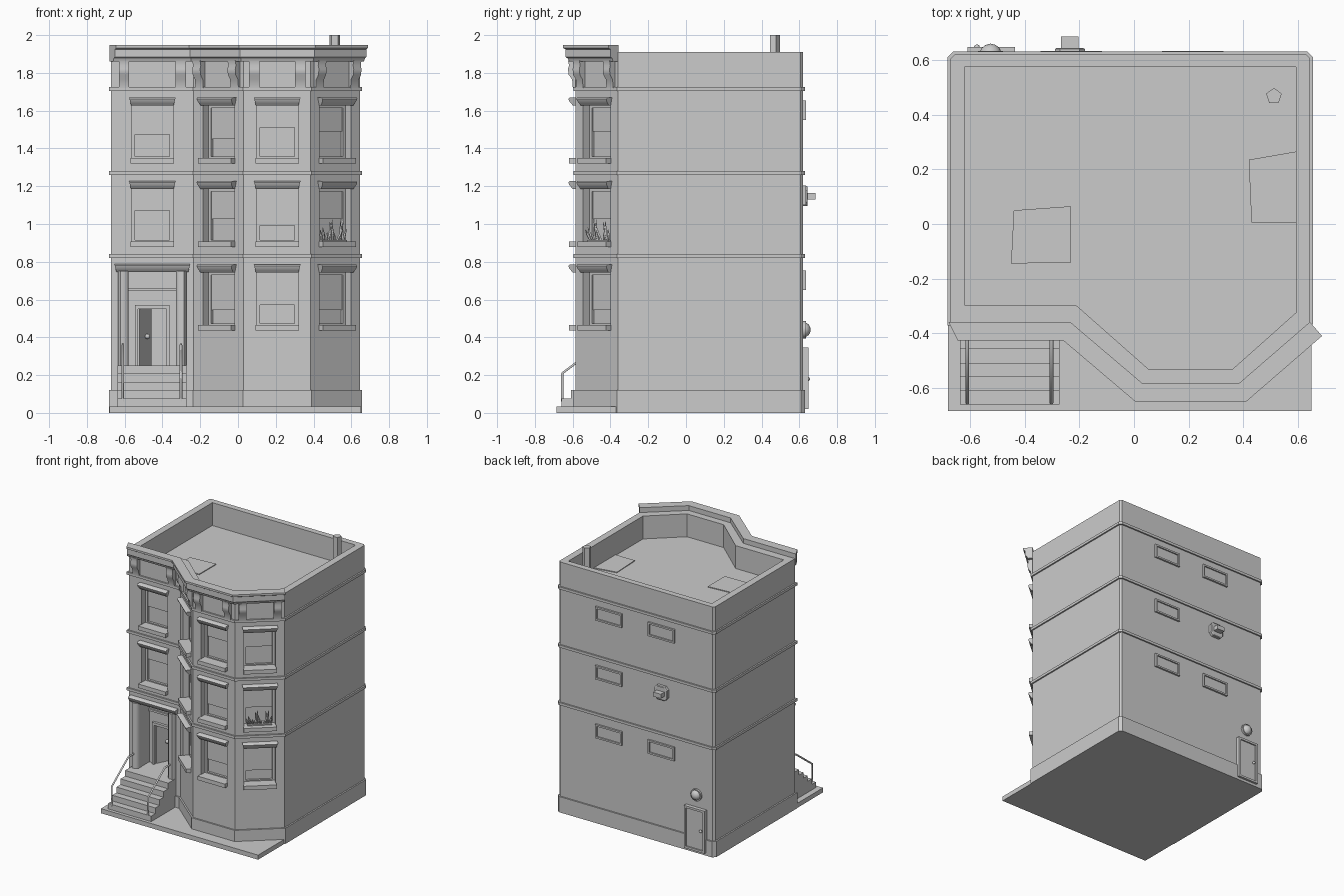
import bpy, bmesh, math, random
from mathutils import Matrix, Vector

if "Cube" in bpy.data.objects:
    bpy.data.objects.remove(bpy.data.objects["Cube"])

random.seed(4)
WORLD = Matrix.Identity(4)
FRONT = [(-.672, -.36), (-.235, -.36), (.03, -.585), (.385, -.585), (.645, -.36)]
OUTLINE = FRONT + [(.645, .605), (.63, .62), (-.657, .62), (-.672, .605)]
ROOF = 1.735


def finish(name, bm, m=WORLD):
    bmesh.ops.recalc_face_normals(bm, faces=bm.faces)
    me = bpy.data.meshes.new(name)
    bm.to_mesh(me)
    bm.free()
    ob = bpy.data.objects.new(name, me)
    bpy.context.collection.objects.link(ob)
    me.transform(m)
    return ob


def loft(name, rings, m=WORLD):
    """Skin a list of equal-length closed rings and cap both ends."""
    bm = bmesh.new()
    vs = [[bm.verts.new(p) for p in r] for r in rings]
    n = len(rings[0])
    for a, b in zip(vs, vs[1:]):
        for i in range(n):
            j = (i + 1) % n
            bm.faces.new((a[i], a[j], b[j], b[i]))
    bm.faces.new(vs[0])
    bm.faces.new(vs[-1])
    return finish(name, bm, m)


def prism(name, profile, x0, x1, m=WORLD):
    """(y, z) profile extruded along x."""
    return loft(name, [[(x, y, z) for y, z in profile] for x in (x0, x1)], m)


def box(name, x0, x1, y0, y1, z0, z1, m=WORLD):
    return prism(name, [(y0, z0), (y1, z0), (y1, z1), (y0, z1)], x0, x1, m)


def slab(name, pts, z0, z1):
    return loft(name, [[(x, y, z) for x, y in pts] for z in (z0, z1)])


def offset(path, d, closed=True):
    """Mitred outward offset of a counter-clockwise path."""
    out, n = [], len(path)
    for i in range(n):
        p = Vector(path[i])
        ns = []
        for a, b in ((i - 1, i), (i, i + 1)):
            if closed or (a >= 0 and b < n):
                e = (Vector(path[b % n]) - Vector(path[a % n])).normalized()
                ns.append(Vector((e.y, -e.x)))
        s = (ns[0] + ns[-1]).normalized()
        out.append(tuple(p + s * d / s.dot(ns[0])))
    return out


def facet(a, b):
    """Frame at a wall's middle: x along the wall, y inward, z up."""
    a, b = Vector(a), Vector(b)
    t = (b - a).normalized()
    c = (a + b) / 2
    return Matrix(((t.x, -t.y, 0, c.x), (t.y, t.x, 0, c.y), (0, 0, 1, 0), (0, 0, 0, 1)))


def frame(name, x0, x1, z0, z1, y0, y1, w, m=WORLD):
    """Four bars around a rectangle."""
    box(name + "_left", x0, x0 + w, y0, y1, z0, z1, m)
    box(name + "_right", x1 - w, x1, y0, y1, z0, z1, m)
    box(name + "_bottom", x0 + w, x1 - w, y0, y1, z0, z0 + w, m)
    box(name + "_top", x0 + w, x1 - w, y0, y1, z1 - w, z1, m)


def hood(name, w, z, m):
    """Moulded hood flaring outward and sideways towards its top."""
    rings = []
    for y, dz in ((-.014, 0), (-.024, .012), (-.034, .024), (-.038, .036), (-.03, .043)):
        h = w / 2 - .01 + dz * .25
        rings.append([(-h, .01, z + dz), (-h, y, z + dz), (h, y, z + dz), (h, .01, z + dz)])
    loft(name, rings, m)


def ball(name, loc, r, scale=(1, 1, 1)):
    bm = bmesh.new()
    bmesh.ops.create_uvsphere(bm, u_segments=12, v_segments=8, radius=r)
    return finish(name, bm, Matrix.Translation(loc) @ Matrix.Diagonal((*scale, 1)))


# Main mass, ground slab, plinth and string courses
body = slab("building_walls", OUTLINE, .02, 1.91)
box("ground_slab", -.68, .65, -.685, .6, 0, .035)
slab("plinth", offset(OUTLINE, .011), 0, .12)
for z in (.83, 1.27, 1.715):
    slab("string_course", offset(OUTLINE, .011), z - .01, z + .01)

cutters = [slab("roof_cut", [(-.62, -.297), (-.212, -.297), (.052, -.53), (.362, -.53),
                             (.592, -.325), (.592, .575), (-.62, .575)], ROOF, 2.1)]

# Front windows: recess, sash, blind, hood and sill on each wall and floor
walls = [facet(a, b) for a, b in zip(FRONT, FRONT[1:])]
blinds = [[None, .195, .155], [.11, .15, .13], [.135, .115, .19], [.11, .15, .17]]
for m, drops in zip(walls, blinds):
    for base, drop in zip((.435, .877, 1.32), drops):
        if drop is None:
            continue
        cutters.append(box("window_cut", -.11, .11, -.1, .062, base + .02, base + .31, m))
        frame("window_sash", -.11, .11, base + .02, base + .312, .045, .07, .018, m)
        box("window_blind", -.092, .092, .052, .07, base + drop, base + .3, m)
        hood("window_hood", .245, base + .307, m)
        box("window_sill", -.115, .115, -.034, .06, base, base + .03, m)
    # Scrolled eaves brackets
    k = .15 if m is walls[0] else .122
    for x in (-k, k):
        prism("eaves_bracket", [(.01, 1.72), (-.014, 1.72), (-.018, 1.765), (-.036, 1.79),
                                (-.04, 1.82), (-.034, 1.84), (-.04, 1.865), (.01, 1.865)],
              x - .027, x + .027, m)

# Front cornice swept along the facade
section = [(-.002, 1.86), (.034, 1.86), (.04, 1.875), (.054, 1.885), (.054, 1.925),
           (.066, 1.932), (.066, 1.947), (-.002, 1.947)]
levels = [(offset(FRONT, d, False), z, d) for d, z in section]
loft("cornice", [[(pts[i][0] + (d * .5 - .006 if i == 0 else 0), pts[i][1], z)
                  for pts, z, d in levels] for i in range(len(FRONT))])

# Entrance: recess, pilasters, hood, frame and a door standing ajar
door = walls[0]
cutters.append(box("porch_cut", -.128, .128, -.1, .12, .25, .745, door))
cutters.append(box("hall_cut", -.082, .082, .05, .31, .25, .555, door))
for s in (-1, 1):
    loft("entrance_pilaster", [[(s * x, y, z) for x, y in
         ((.125, .02), (.125, -.015), (.14, -.032), (.168, -.032), (.182, -.015), (.182, .02))]
         for z in (.035, .75)], door)
    box("door_jamb", s * .075, s * .092, .1, .14, .25, .57, door)
hood("entrance_hood", .4, .745, door)
box("door_head", -.092, .092, .1, .14, .55, .57, door)
box("transom_bar", -.128, .128, .108, .125, .645, .66, door)
hinge = door @ Matrix.Translation((-.075, .125, 0)) @ Matrix.Rotation(math.radians(64), 4, 'Z')
box("front_door", 0, .145, -.007, .007, .252, .55, hinge)
ball("front_door_knob", hinge @ Vector((.08, -.016, .405)), .014)

# Stoop and handrails
for i, y in enumerate((-.66, -.61, -.56, -.51, -.455)):
    box("stoop_step", -.637, -.272, y, -.35, .03, .077 + i * .0435)
for x in (-.61, -.302):
    cu = bpy.data.curves.new("handrail", 'CURVE')
    cu.dimensions = '3D'
    cu.bevel_depth, cu.bevel_resolution, cu.use_fill_caps = .007, 1, True
    sp = cu.splines.new('POLY')
    path = [(-.655, .06), (-.655, .21), (-.455, .36), (-.385, .36)]
    sp.points.add(len(path) - 1)
    for p, (y, z) in zip(sp.points, path):
        p.co = (x, y, z, 1)
    bpy.context.collection.objects.link(bpy.data.objects.new("handrail", cu))

# Pot plant on the right-hand second-floor sill
plant = walls[3]
box("plant_trough", -.085, .085, .005, .04, .9, .915, plant)
for i in range(11):
    x = -.075 + i * .015
    h, lean = random.uniform(.04, .12), random.uniform(-.03, .03)
    loft("plant_leaf", [[(x + lean * t + w * c, .022 - .015 * t + w * d, .91 + h * t)
                         for c, d in ((1, 0), (0, .6), (-1, 0), (0, -.6))]
                        for t, w in ((0, .006), (.5, .01), (1, .001))], plant)

# Carve every recess out of the walls
for c in cutters:
    c.hide_render = True
    mod = body.modifiers.new("cut", 'BOOLEAN')
    mod.operation, mod.solver, mod.object = 'DIFFERENCE', 'EXACT', c
    bpy.context.view_layer.objects.active = body
    bpy.ops.object.modifier_apply(modifier=mod.name)
    bpy.data.objects.remove(c)

# Roof: five-sided flue and thin felt patches
slab("flue_pipe", [(.512 + .03 * math.sin(a), .468 + .03 * math.cos(a))
                   for a in [-i * math.tau / 5 for i in range(5)]], ROOF - .005, 2.0)
for pts in ([(-.45, -.145), (-.23, -.14), (-.23, .065), (-.44, .05)],
            [(.43, .005), (.592, .005), (.592, .265), (.42, .235)]):
    slab("roof_patch", pts, ROOF - .005, ROOF + .006)

# Back wall: small windows, vent, lamp and service door
back = facet((.645, .62), (-.645, .62))
for x, z in ((-.215, .65), (.23, .65), (-.215, 1.1), (-.215, 1.55), (.23, 1.55)):
    frame("back_window", x - .112, x + .112, z, z + .105, -.014, .01, .013, back)
    box("back_window_pane", x - .1, x + .1, -.004, .01, z + .01, z + .095, back)
octagon = [(.055, .03), (.035, .053), (-.035, .053), (-.055, .03),
           (-.055, -.03), (-.035, -.053), (.035, -.053), (.055, -.03)]
loft("vent_plate", [[(.235 + s * a, y, 1.147 + s * b) for a, b in octagon]
                    for y, s in ((.01, 1), (-.02, 1), (-.024, .9))], back)
box("vent_spout", .203, .267, -.066, .01, 1.13, 1.163, back)
box("back_door", .447, .598, -.018, .01, .03, .33, back)
frame("back_door_frame", .435, .61, .02, .345, -.028, .01, .016, back)
ball("back_door_knob", back @ Vector((.575, -.026, .18)), .011)
lamp = ball("back_lamp", (-.525, .622, .44), .04, (1, .95, 1))
loft("lamp_plate", [[(.525 + .046 * math.cos(a), y, .44 + .046 * math.sin(a))
                     for a in [i * math.tau / 12 for i in range(12)]] for y in (.01, -.014)], back)

# Smooth the rounded parts only
bpy.ops.object.select_all(action='DESELECT')
for ob in bpy.context.scene.objects:
    if ob.type == 'MESH' and any(k in ob.name for k in
                                 ("hood", "knob", "lamp", "pilaster", "bracket")):
        ob.select_set(True)
        bpy.context.view_layer.objects.active = ob
bpy.ops.object.shade_smooth_by_angle(angle=math.radians(50))
